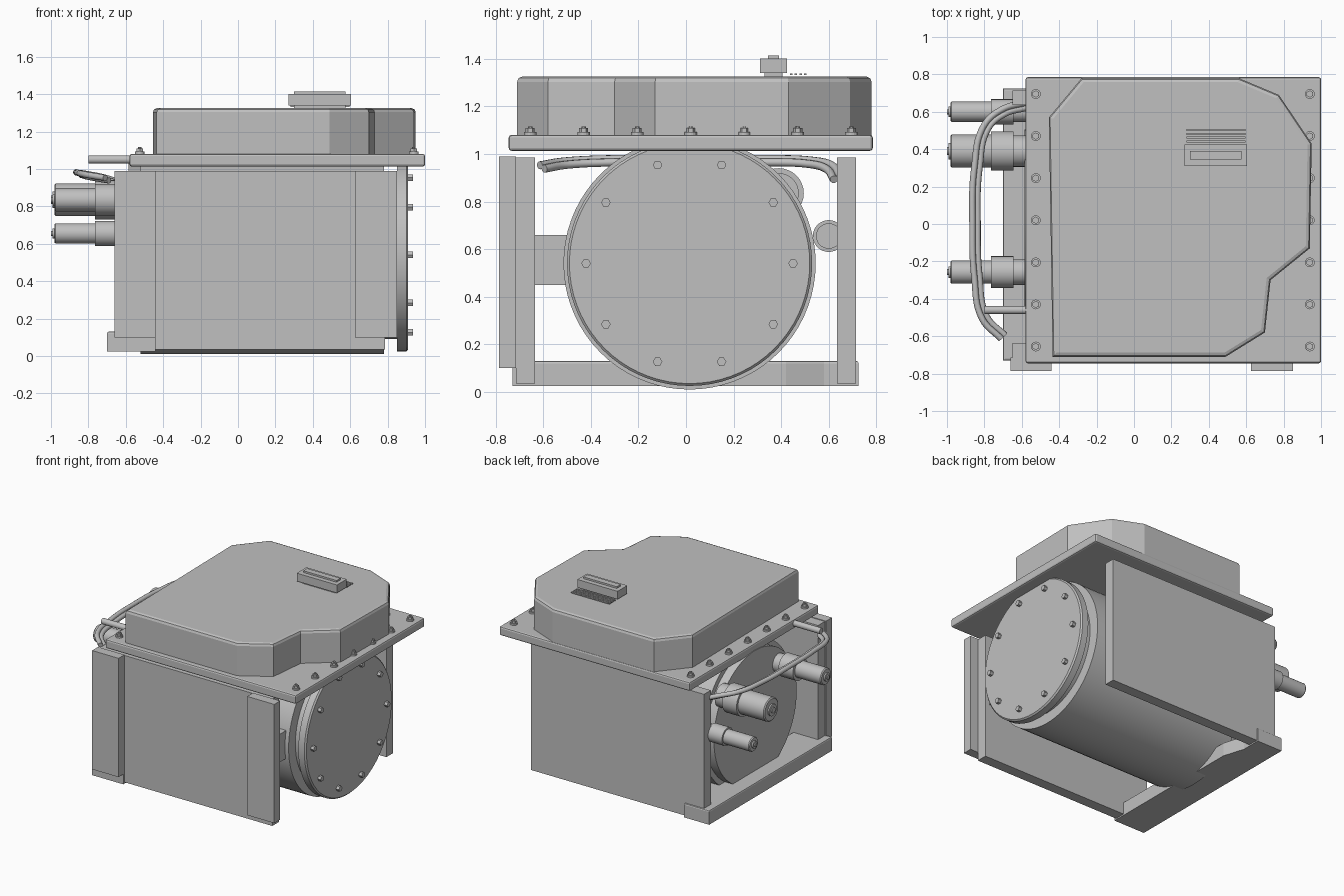
import bpy, bmesh, math
from mathutils import Matrix, Vector

if "Cube" in bpy.data.objects:
    bpy.data.objects.remove(bpy.data.objects["Cube"])

grey = bpy.data.materials.new("machine_grey")
grey.diffuse_color = (0.53, 0.53, 0.53, 1)
grey.use_nodes = True
grey.node_tree.nodes["Principled BSDF"].inputs["Base Color"].default_value = grey.diffuse_color


def finish(name, bm, bevel=0, smooth=False):
    bmesh.ops.recalc_face_normals(bm, faces=bm.faces)
    me = bpy.data.meshes.new(name)
    bm.to_mesh(me)
    bm.free()
    me.materials.append(grey)
    ob = bpy.data.objects.new(name, me)
    bpy.context.collection.objects.link(ob)
    if bevel:
        m = ob.modifiers.new("bevel", 'BEVEL')
        m.width, m.segments, m.limit_method = bevel, 2, 'ANGLE'
    if smooth:
        bpy.ops.object.select_all(action='DESELECT')
        ob.select_set(True)
        bpy.context.view_layer.objects.active = ob
        bpy.ops.object.shade_smooth_by_angle(angle=math.radians(30))
    return ob


def box(name, x, y, z, bevel=0):
    bm = bmesh.new()
    size = Matrix.Diagonal((x[1] - x[0], y[1] - y[0], z[1] - z[0], 1))
    mid = Matrix.Translation((sum(x) / 2, sum(y) / 2, sum(z) / 2))
    bmesh.ops.create_cube(bm, size=1, matrix=mid @ size)
    return finish(name, bm, bevel)


def lathe_x(name, profile, y, z, sides=64):
    """Closed turned part along x from (x, radius) stations."""
    bm = bmesh.new()
    rings = []
    for px, r in profile:
        rings.append([bm.verts.new((px, y + r * math.cos(2 * math.pi * i / sides),
                                    z + r * math.sin(2 * math.pi * i / sides)))
                      for i in range(sides)])
    for a, b in zip(rings, rings[1:]):
        for i in range(sides):
            j = (i + 1) % sides
            bm.faces.new((a[i], a[j], b[j], b[i]))
    bm.faces.new(rings[0])
    bm.faces.new(rings[-1])
    return finish(name, bm, smooth=sides > 8)


def prism(name, outline, z0, z1, rim=0):
    """Extruded outline with an optional chamfered upper rim."""
    bm = bmesh.new()
    face = bm.faces.new([bm.verts.new((x, y, z0)) for x, y in outline])
    ext = bmesh.ops.extrude_face_region(bm, geom=[face])["geom"]
    for v in ext:
        if isinstance(v, bmesh.types.BMVert):
            v.co.z = z1
    top = [f for f in ext if isinstance(f, bmesh.types.BMFace)][0]
    if rim:
        bm.normal_update()
        bmesh.ops.bevel(bm, geom=list(top.edges), offset=rim, segments=2,
                        profile=0.5, affect='EDGES')
    return finish(name, bm)


def plate_bolt(name, x, y):
    bm = bmesh.new()
    for r, h, sides in ((0.026, 0.012, 16), (0.019, 0.028, 6), (0.009, 0.036, 10)):
        bmesh.ops.create_cone(bm, cap_ends=True, segments=sides, radius1=r, radius2=r,
                              depth=h, matrix=Matrix.Translation((x, y, 1.08 + h / 2)))
    return finish(name, bm)


def tube(name, pts, r):
    cu = bpy.data.curves.new(name, 'CURVE')
    cu.dimensions = '3D'
    cu.bevel_depth, cu.bevel_resolution, cu.resolution_u = r, 3, 8
    cu.use_fill_caps = True
    sp = cu.splines.new('BEZIER')
    sp.bezier_points.add(len(pts) - 1)
    for bp, p in zip(sp.bezier_points, pts):
        bp.co = p
        bp.handle_left_type = bp.handle_right_type = 'AUTO'
    cu.materials.append(grey)
    ob = bpy.data.objects.new(name, cu)
    bpy.context.collection.objects.link(ob)


# Drum with neck groove and bolted end disc
CY, CZ = 0.015, 0.54
lathe_x("drum", [(-0.585, 0.49), (-0.52, 0.49), (-0.52, 0.53), (0.78, 0.53),
                 (0.78, 0.45), (0.86, 0.45)], CY, CZ, 72)
lathe_x("end_disc", [(0.85, 0.515), (0.9, 0.515), (0.91, 0.505)], CY, CZ, 72)
for k in range(10):
    a = k * math.pi / 5
    lathe_x("disc_bolt", [(0.905, 0.02), (0.935, 0.02)],
            CY + 0.435 * math.cos(a), CZ + 0.435 * math.sin(a), 6)

# Side panels, front pads and spacer
box("front_panel", (-0.65, 0.785), (-0.715, -0.635), (0.035, 0.985))
box("back_panel", (-0.65, 0.785), (0.635, 0.715), (0.035, 0.985))
for x in ((-0.66, -0.44), (0.625, 0.85)):
    box("front_pad", x, (-0.785, -0.715), (0.1, 0.99))
box("drum_spacer", (0.45, 0.75), (-0.64, -0.44), (0.45, 0.66))

# Base rail below the connector end
prism("base_rail", [(-0.70, -0.73), (-0.44, -0.73), (-0.44, 0.42), (-0.49, 0.58),
                    (-0.49, 0.725), (-0.70, 0.725)], 0.025, 0.13, 0.01)

# Top plate and faceted cover
box("top_plate", (-0.58, 1.0), (-0.745, 0.785), (1.013, 1.08), 0.012)
prism("cover", [(-0.435, -0.71), (0.49, -0.71), (0.70, -0.58), (0.73, -0.30),
                (0.94, -0.13), (0.95, 0.43), (0.775, 0.69), (0.56, 0.78),
                (-0.28, 0.78), (-0.455, 0.57)], 1.07, 1.325, 0.022)
for i in range(7):
    for x in (-0.525, 0.94):
        plate_bolt("plate_bolt", x, 0.695 - 0.225 * i)

# Latch block and slats on the cover
box("latch_block", (0.27, 0.603), (0.31, 0.425), (1.34, 1.4))
box("latch_foot", (0.3, 0.575), (0.33, 0.405), (1.32, 1.345))
box("latch_strip", (0.30, 0.575), (0.345, 0.39), (1.395, 1.413))
for i in range(4):
    y = 0.436 + 0.02 * i
    box("slat", (0.28, 0.597), (y, y + 0.011), (1.331, 1.339))

# Stepped connectors on the left end
for y, z, big, small in ((0.39, 0.835, 0.105, 0.088), (0.6, 0.655, 0.067, 0.054),
                         (-0.257, 0.835, 0.085, 0.062)):
    lathe_x("connector", [(-0.57, big * 0.8), (-0.645, big * 0.8), (-0.645, big),
                          (-0.765, big), (-0.765, small), (-0.975, small),
                          (-0.982, small * 0.9), (-0.982, small * 0.5),
                          (-0.993, small * 0.5), (-0.993, small * 0.25),
                          (-1.0, small * 0.25)], y, z, 32)

# Paired hose and support rod
path = [(-0.58, 0.635, 0.90), (-0.70, 0.60, 0.945), (-0.79, 0.52, 0.965),
        (-0.84, 0.30, 0.972), (-0.85, 0.0, 0.975), (-0.84, -0.28, 0.972),
        (-0.80, -0.50, 0.962), (-0.70, -0.605, 0.945)]
for s in (-1, 1):
    pts = []
    for i, p in enumerate(path):
        a, b = Vector(path[max(i - 1, 0)]), Vector(path[min(i + 1, 7)])
        side = (b - a).cross(Vector((0, 0, 1))).normalized()
        pts.append(Vector(p) + side * 0.014 * s + Vector((0, 0, 0.007 * s)))
    tube("hose", pts, 0.017)
lathe_x("support_rod", [(-0.8, 0.022), (-0.57, 0.022)], -0.46, 1.05, 20)
